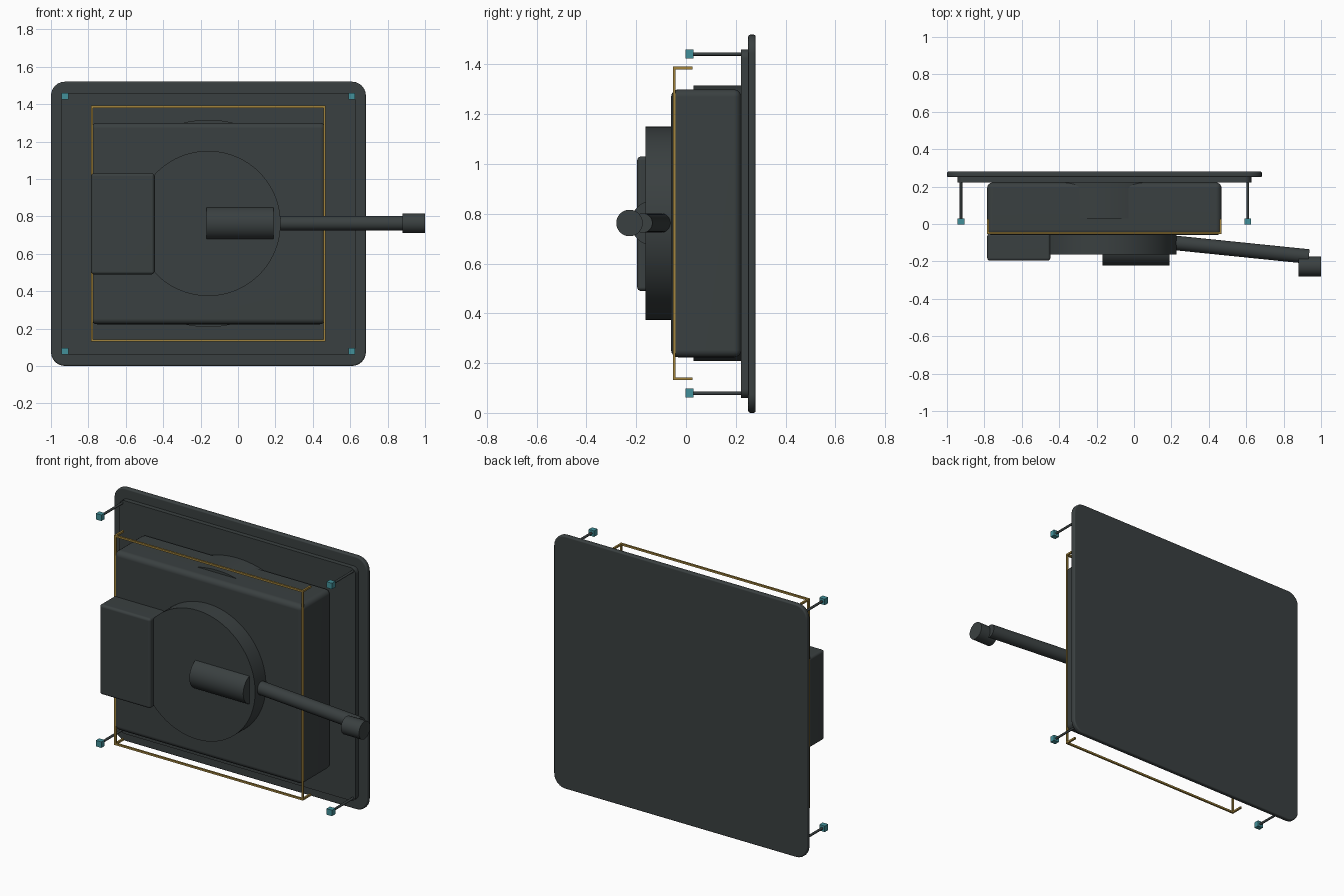
import bpy, bmesh, math
from mathutils import Vector

if "Cube" in bpy.data.objects:
    bpy.data.objects.remove(bpy.data.objects["Cube"])


def material(name, rgb):
    m = bpy.data.materials.new(name)
    m.diffuse_color = (*rgb, 1)
    m.use_nodes = True
    m.node_tree.nodes["Principled BSDF"].inputs["Base Color"].default_value = m.diffuse_color
    return m


DARK = material("dark slate", (0.042, 0.051, 0.052))
GOLD = material("gold", (0.36, 0.23, 0.045))
TEAL = material("teal", (0.055, 0.28, 0.32))


def finish(bm, name, mat, smooth=True):
    bmesh.ops.recalc_face_normals(bm, faces=bm.faces)
    me = bpy.data.meshes.new(name)
    bm.to_mesh(me)
    bm.free()
    me.materials.append(mat)
    ob = bpy.data.objects.new(name, me)
    bpy.context.collection.objects.link(ob)
    if smooth:
        bpy.context.view_layer.objects.active = ob
        ob.select_set(True)
        bpy.ops.object.shade_smooth_by_angle(angle=math.radians(35))
        ob.select_set(False)
        # keeps the large faces flat between rounded edges
        ob.modifiers.new("flat_faces", 'WEIGHTED_NORMAL').keep_sharp = True
    return ob


def box(name, lo, hi, mat, corner=0, edge=0):
    """Box from lo to hi; corner rounds the edges along y, edge rounds every sharp edge."""
    lo, hi = Vector(lo), Vector(hi)
    bm = bmesh.new()
    bmesh.ops.create_cube(bm, size=1)
    for v in bm.verts:
        v.co = [(lo[i] + hi[i]) / 2 + v.co[i] * (hi[i] - lo[i]) for i in range(3)]
    if corner:
        es = [e for e in bm.edges if abs(e.verts[0].co.y - e.verts[1].co.y) > 1e-4]
        bmesh.ops.bevel(bm, geom=es, offset=corner, segments=6, profile=0.5, affect='EDGES')
    if edge:
        es = [e for e in bm.edges if e.calc_face_angle(0) > 0.6]
        bmesh.ops.bevel(bm, geom=es, offset=edge, segments=4, profile=0.5, affect='EDGES')
    return finish(bm, name, mat, bool(corner or edge))


def rod(name, a, b, r, mat, sides=48):
    """Cylinder running from a to b."""
    a, b = Vector(a), Vector(b)
    bm = bmesh.new()
    bmesh.ops.create_cone(bm, cap_ends=True, segments=sides, radius1=r, radius2=r,
                          depth=(b - a).length)
    rot = (b - a).to_track_quat('Z', 'Y')
    for v in bm.verts:
        v.co = rot @ v.co + (a + b) / 2
    return finish(bm, name, mat)


CX, CZ = -0.16, 0.762

# Back plates
box("back_plate", (-1, 0.25, 0), (0.684, 0.28, 1.52), DARK, 0.075, 0.009)
box("inner_plate", (-0.945, 0.222, 0.06), (0.627, 0.252, 1.46), DARK, 0.035)

# Main housing with the round body showing above and below it
box("housing", (-0.785, -0.06, 0.223), (0.468, 0.222, 1.3), DARK, 0, 0.03)
rod("round_body", (CX, 0.03, CZ), (CX, 0.225, CZ), 0.554, DARK, 96)

# Front disc, side block and hub
rod("front_disc", (CX, -0.163, CZ), (CX, -0.05, CZ), 0.388, DARK, 96)
box("side_block", (-0.785, -0.196, 0.49), (-0.447, -0.05, 1.03), DARK, 0, 0.015)
rod("handle_hub", (-0.168, -0.132, 0.763), (0.19, -0.132, 0.763), 0.09, DARK)

# Handle lever and grip
rod("handle_lever", (0.1, -0.089, 0.763), (0.935, -0.174, 0.763), 0.039, DARK)
rod("handle_grip", (0.88, -0.227, 0.763), (1.0, -0.227, 0.763), 0.053, DARK)

# Gold wire frame with short returns at its corners
X0, X1, Z0, Z1, WY, W = -0.781, 0.463, 0.137, 1.386, -0.047, 0.0055
for z, side in ((Z0, "bottom"), (Z1, "top")):
    box("wire_" + side, (X0 - W, WY - W, z - W), (X1 + W, WY + W, z + W), GOLD)
for x, side in ((X0, "left"), (X1, "right")):
    box("wire_" + side, (x - W, WY - W, Z0), (x + W, WY + W, Z1), GOLD)
    for z, end in ((Z0, "bottom"), (Z1, "top")):
        box(f"wire_return_{end}_{side}", (x - W, WY, z - W), (x + W, 0.027, z + W), GOLD)

# Corner bolts with teal ends
for x in (-0.925, 0.608):
    for z in (0.079, 1.442):
        rod("corner_bolt", (x, 0.015, z), (x, 0.23, z), 0.007, DARK, 12)
        box("bolt_end", (x - 0.018, -0.002, z - 0.018), (x + 0.018, 0.03, z + 0.018), TEAL)
